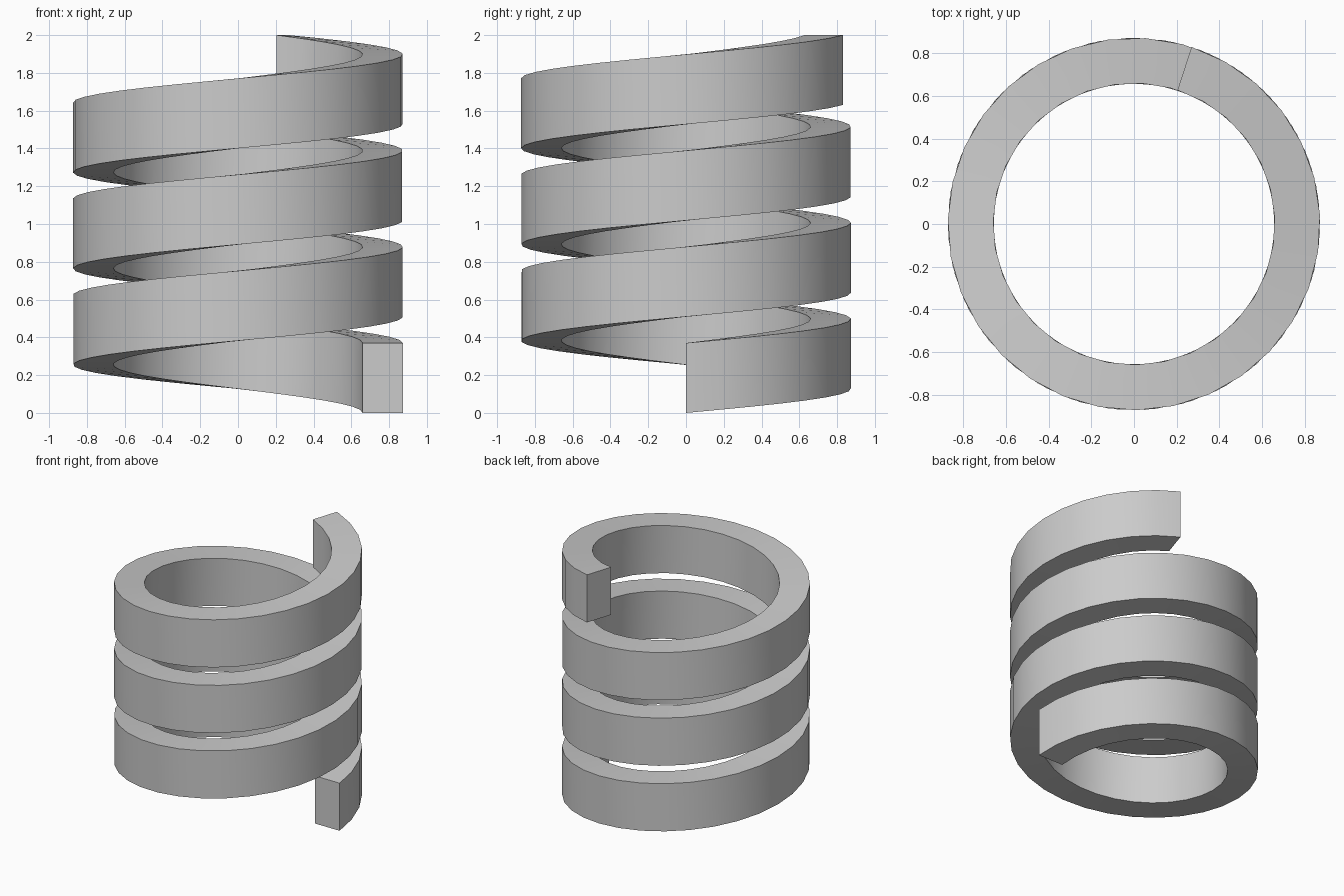
import bpy, bmesh, math

cube = bpy.data.objects.get("Cube")
if cube:
    bpy.data.objects.remove(cube, do_unlink=True)

INNER, OUTER, HEIGHT = 0.66, 0.873, 0.37
TURNS, STEPS = 3.2, 100
RISE = 2 - HEIGHT

# Plain grey material
grey = bpy.data.materials.new("grey")
grey.use_nodes = True
colour = (0.6, 0.6, 0.6, 1)
grey.diffuse_color = colour
grey.node_tree.nodes["Principled BSDF"].inputs["Base Color"].default_value = colour

# Rectangular section swept up a helix
profile = [(INNER, 0), (OUTER, 0), (OUTER, HEIGHT), (INNER, HEIGHT)]
bm = bmesh.new()
rings = []
for i in range(STEPS + 1):
    t = i / STEPS
    a = t * TURNS * math.tau
    rings.append([bm.verts.new((r * math.cos(a), r * math.sin(a), z + t * RISE))
                  for r, z in profile])
for low, high in zip(rings, rings[1:]):
    for k in range(4):
        n = (k + 1) % 4
        bm.faces.new((low[k], low[n], high[n], high[k]))

# End caps
bm.faces.new(rings[0])
bm.faces.new(rings[-1])
bmesh.ops.recalc_face_normals(bm, faces=bm.faces)

mesh = bpy.data.meshes.new("coil_spring")
bm.to_mesh(mesh)
bm.free()
mesh.materials.append(grey)
coil = bpy.data.objects.new("coil_spring", mesh)
bpy.context.collection.objects.link(coil)

# Smooth walls with crisp section edges
bpy.ops.object.select_all(action="DESELECT")
coil.select_set(True)
bpy.context.view_layer.objects.active = coil
bpy.ops.object.shade_smooth_by_angle(angle=math.radians(30))
